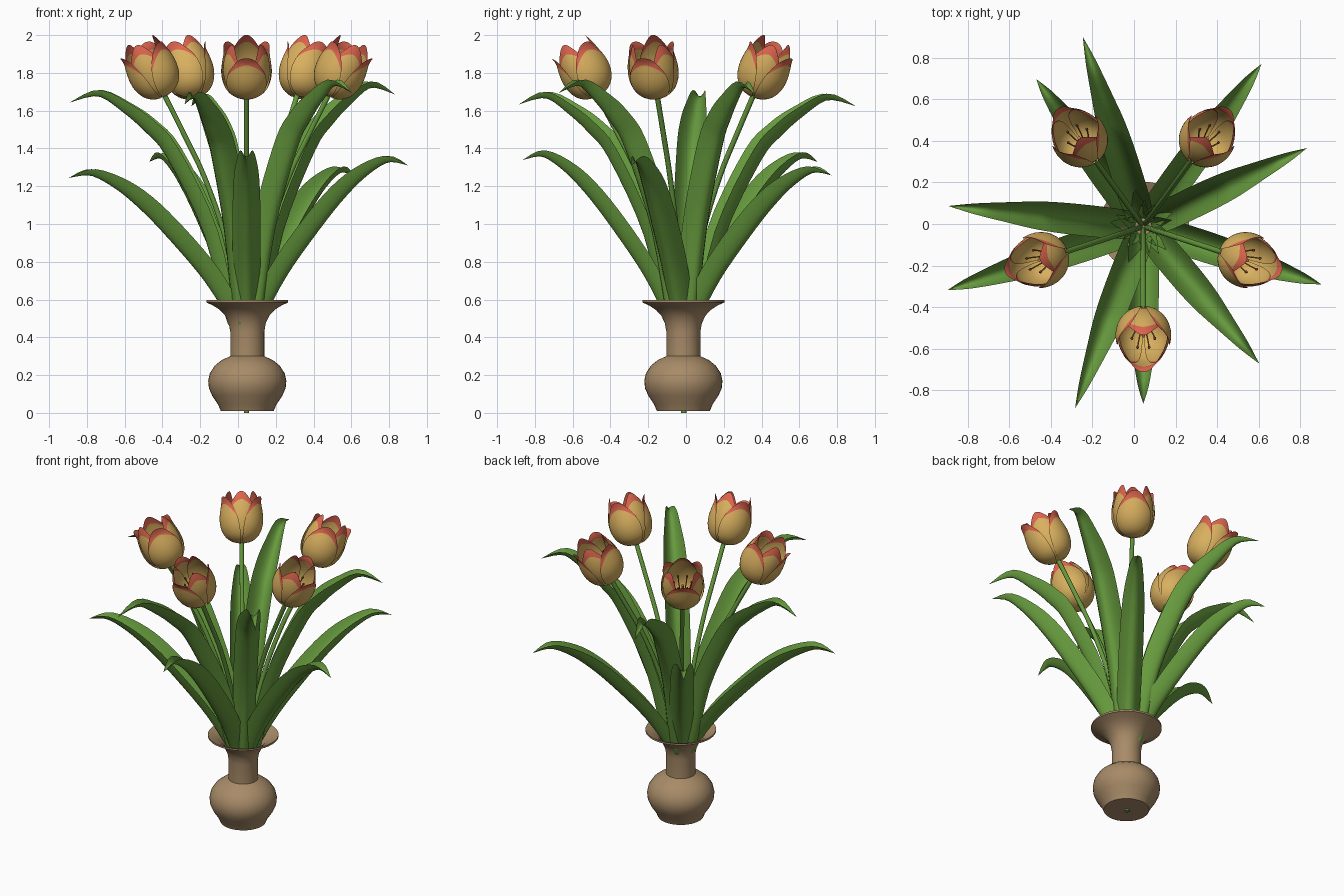
import bpy, bmesh, math
from mathutils import Vector, Matrix

if "Cube" in bpy.data.objects:
    bpy.data.objects.remove(bpy.data.objects["Cube"])

CX, CY = 0.045, -0.012          # bouquet axis
TILT = math.radians(26)         # outward lean of the flower heads


def material(name, r, g, b):
    lin = lambda c: ((c / 255 + 0.055) / 1.055) ** 2.4
    m = bpy.data.materials.new(name)
    m.diffuse_color = (lin(r), lin(g), lin(b), 1)
    m.use_nodes = True
    m.node_tree.nodes["Principled BSDF"].inputs["Base Color"].default_value = m.diffuse_color
    return m


CLAY = material("clay", 168, 139, 104)
GREEN = material("leaf green", 103, 155, 62)
YELLOW = material("petal yellow", 217, 176, 95)
RED = material("petal red", 220, 100, 78)
AMBER = material("filament amber", 190, 130, 55)
BROWN = material("anther brown", 110, 62, 32)


def spline(pts, t):
    """Catmull-Rom through a list of 2D points, t in 0..1"""
    n = len(pts) - 1
    i = min(int(t * n), n - 1)
    f = t * n - i
    p = [Vector(pts[max(0, min(n, i + k))]) for k in (-1, 0, 1, 2)]
    return 0.5 * (2 * p[1] + (p[2] - p[0]) * f
                  + (2 * p[0] - 5 * p[1] + 4 * p[2] - p[3]) * f ** 2
                  + (3 * p[1] - p[0] - 3 * p[2] + p[3]) * f ** 3)


def finish(bm, name, mats, matrix=Matrix(), angle=50):
    bmesh.ops.remove_doubles(bm, verts=bm.verts, dist=1e-5)
    me = bpy.data.meshes.new(name)
    bm.to_mesh(me)
    bm.free()
    me.transform(matrix)
    for m in mats:
        me.materials.append(m)
    ob = bpy.data.objects.new(name, me)
    bpy.context.collection.objects.link(ob)
    bpy.ops.object.select_all(action='DESELECT')
    ob.select_set(True)
    bpy.context.view_layer.objects.active = ob
    bpy.ops.object.shade_smooth_by_angle(angle=math.radians(angle))
    return ob


def grid(bm, rows, mat=lambda i, j: 0, closed=False):
    """Skin rows of points with quads"""
    vs = [[bm.verts.new(p) for p in r] for r in rows]
    n = len(rows[0])
    for i in range(len(rows) - 1):
        for j in range(n if closed else n - 1):
            k = (j + 1) % n
            f = bm.faces.new((vs[i][j], vs[i][k], vs[i + 1][k], vs[i + 1][j]))
            f.material_index = mat(i, j)
    return vs


def tube(bm, pts, r, n=8, mat=0):
    rows = []
    for i, p in enumerate(pts):
        d = (pts[min(i + 1, len(pts) - 1)] - pts[max(i - 1, 0)]).normalized()
        a = d.cross(Vector((0, 1, 0))).normalized()
        b = d.cross(a)
        rows.append([p + r * (math.cos(q) * a + math.sin(q) * b)
                     for q in (math.tau * k / n for k in range(n))])
    vs = grid(bm, rows, lambda i, j: mat, True)
    for ring in (vs[0][::-1], vs[-1]):
        bm.faces.new(ring).material_index = mat


def placed(angle):
    return Matrix.Translation((CX, CY, 0)) @ Matrix.Rotation(math.radians(angle), 4, 'Z')


# vase: lathed profile, outside then inside
profile = [(0.0, 0.01), (0.14, 0.01), (0.155, 0.045), (0.185, 0.09), (0.203, 0.13),
           (0.207, 0.17), (0.198, 0.21), (0.172, 0.25), (0.135, 0.28), (0.09, 0.30),
           (0.09, 0.43), (0.098, 0.475), (0.117, 0.515), (0.145, 0.545), (0.18, 0.568),
           (0.217, 0.585), (0.217, 0.597), (0.18, 0.583), (0.14, 0.558), (0.11, 0.525),
           (0.09, 0.48), (0.082, 0.43), (0.08, 0.29), (0.0, 0.29)]
bm = bmesh.new()
grid(bm, [[(r * math.cos(a), r * math.sin(a), z)
           for a in (math.tau * k / 40 for k in range(40))] for r, z in profile], closed=True)
finish(bm, "vase", [CLAY], Matrix.Translation((0.049, -0.014, 0)), 40)

# leaves: deeply channelled blades along an arching path (angle, reach, crest height, tall?)
SHORT = [(.075, 0), (.2, .27), (.39, .56), (.56, .78), (.71, .92), (.87, 1), (1, .95)]
TALL = [(.075, 0), (.19, .38), (.40, .73), (.53, .85), (.66, .93), (.83, 1), (1, .95)]
WIDTH = [(k / 9, w) for k, w in enumerate(
    (.032, .042, .060, .071, .075, .073, .066, .05, .028, 0))]
LEAVES = [(-90, .853, 1.38, 0), (-18, .90, 1.35, 0), (54, .966, 1.295, 0),
          (126, .876, 1.37, 0), (198, .99, 1.28, 0),
          (25.6, .873, 1.745, 1), (107.7, .957, 1.68, 1), (174, .943, 1.70, 1),
          (249.4, .933, 1.69, 1), (310.2, .863, 1.755, 1)]


def leaf(index, angle, reach, crest, tall):
    path = [(.03, .30), (.045, .43)] + [(r * reach, .55 + h * (crest - .55))
                                        for r, h in (TALL if tall else SHORT)]
    rows, n = [], 30
    for i in range(n + 1):
        t = i / n
        p = spline(path, t)
        d = (spline(path, min(1, t + .01)) - spline(path, max(0, t - .01))).normalized()
        w = spline(WIDTH, t).y if i < n else 0
        row = []
        for u in (k / 5 for k in range(-5, 6)):
            lift = 1.15 * min(1, .4 + 3 * t) * w * (u * u - .7)
            row.append((p.x - d.y * lift, u * w, p.y + d.x * lift))
        rows.append(row)
    bm = bmesh.new()
    grid(bm, rows)
    finish(bm, f"{'tall' if tall else 'short'}_leaf_{index}", [GREEN], placed(angle), 80)


for k, spec in enumerate(LEAVES):
    leaf(k + 1, *spec)

# petals: (radius, height) sections; outer ones flare, inner ones close
OUTER = [(.012, 0), (.062, .012), (.103, .045), (.127, .095), (.134, .15),
         (.129, .205), (.122, .25), (.13, .288)]
INNER = [(.010, .004), (.058, .018), (.096, .05), (.117, .10), (.124, .165),
         (.117, .225), (.101, .28), (.084, .322)]


def petal(bm, sections, heading, half):
    rows, n, m = [], 18, 14
    for i in range(n + 1):
        s = i / n
        row = []
        for u in (2 * j / m - 1 for j in range(m + 1)):
            r, h = spline(sections, s * (1 - .27 * abs(u) ** 1.7))   # arched, pointed top
            a = heading + u * half * min(1, .75 + s) * (1 - .3 * s ** 4)
            row.append((r * math.cos(a), r * math.sin(a), h))
        rows.append(row)
    grid(bm, rows, lambda i, j: int((i + .5) / n > .83))             # red band along the rim


# stem path in the radial plane
STEM = [(0, 0), (.02, .3), (.055, .62), (.125, .95), (.235, 1.25), (.35, 1.48), (.458, 1.685)]

for k in range(5):
    angle = -90 + 72 * k
    base = placed(angle)
    head = base @ Matrix.Translation((.457, 0, 1.675)) @ Matrix.Rotation(TILT, 4, 'Y')

    bm = bmesh.new()
    pts = [spline(STEM, i / 24) for i in range(25)]
    tube(bm, [Vector((p.x, 0, p.y)) for p in pts], .014, 10)
    finish(bm, f"stem_{k + 1}", [GREEN], base)

    bm = bmesh.new()
    for q in range(3):
        petal(bm, OUTER, math.tau * q / 3, 1.0)
        petal(bm, INNER, math.tau * (q + .5) / 3, 1.0)
    finish(bm, f"flower_{k + 1}", [YELLOW, RED], head, 80)

    # pistil and six stamens with anthers
    bm = bmesh.new()
    tube(bm, [Vector((0, 0, 0)), Vector((0, 0, .08)), Vector((0, 0, .16))], .008, 8)
    for q in range(6):
        a = math.tau * (q + .5) / 6
        c, s = math.cos(a), math.sin(a)
        tube(bm, [Vector((c * r, s * r, h)) for r, h in
                  ((.01, .01), (.03, .08), (.045, .13), (.055, .18))], .0035, 6)
        made = bmesh.ops.create_uvsphere(
            bm, u_segments=8, v_segments=6, radius=.007,
            matrix=Matrix.Translation((c * .055, s * .055, .185)) @ Matrix.Diagonal((1, 1, 1.5, 1)))
        for f in {f for v in made["verts"] for f in v.link_faces}:
            f.material_index = 1
    finish(bm, f"stamens_{k + 1}", [AMBER, BROWN], head)
